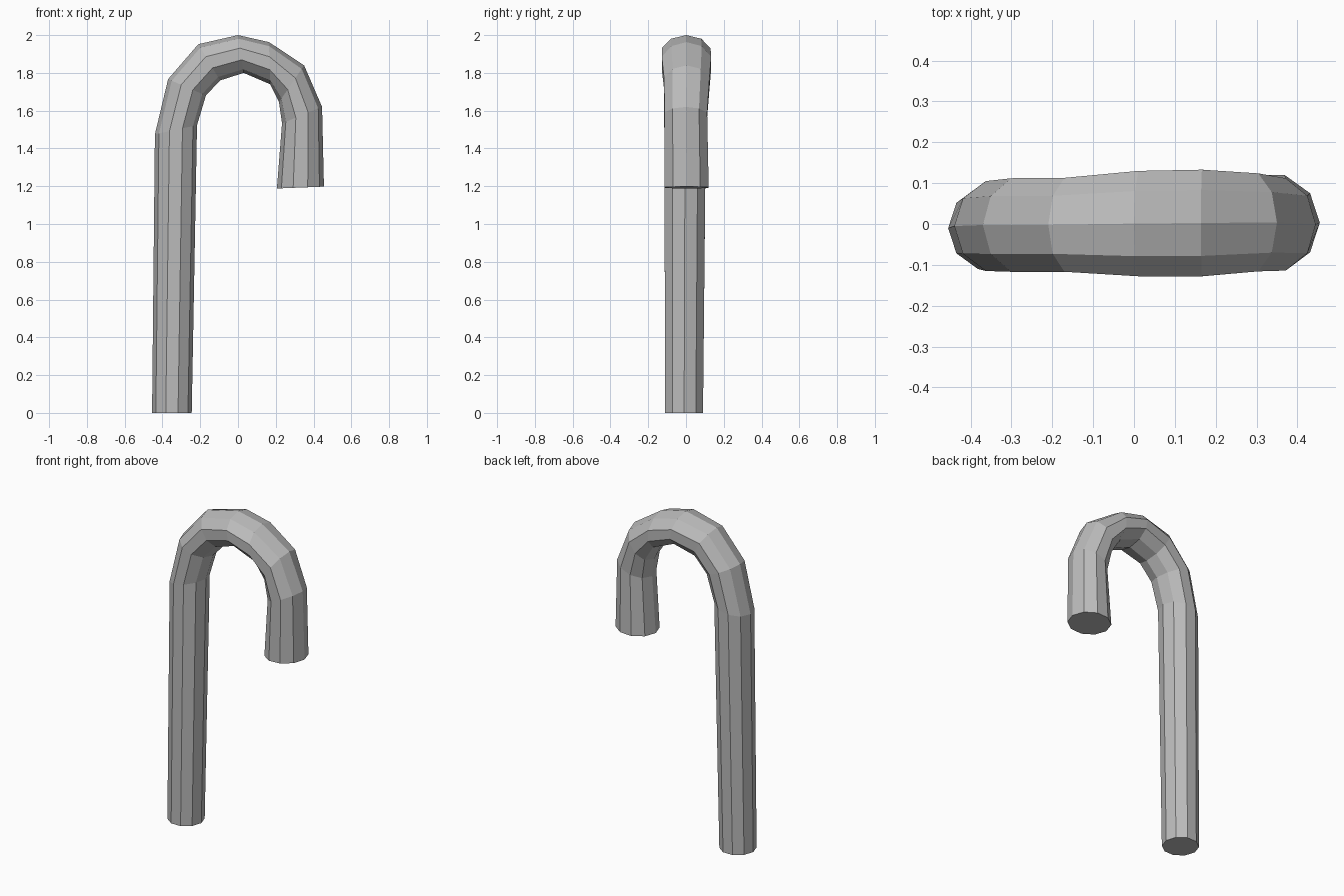
import bpy, bmesh
from math import cos, sin, tau
from mathutils import Vector

cube = bpy.data.objects.get("Cube")
if cube:
    bpy.data.objects.remove(cube, do_unlink=True)

SIDES = 10

# Rings along the bent tube: outer x, outer z, inner x, inner z, front y, back y
rings = [
    (-0.455, 0.00, -0.245, 0.00, -0.11, 0.09),
    (-0.44, 1.475, -0.217, 1.523, -0.115, 0.105),
    (-0.37, 1.767, -0.17, 1.68, -0.117, 0.112),
    (-0.21, 1.952, -0.095, 1.76, -0.117, 0.113),
    (0.00, 2.00, 0.03, 1.80, -0.128, 0.13),
    (0.164, 1.963, 0.17, 1.74, -0.128, 0.133),
    (0.35, 1.84, 0.217, 1.645, -0.116, 0.124),
    (0.445, 1.62, 0.233, 1.533, -0.114, 0.112),
    (0.455, 1.198, 0.206, 1.188, -0.114, 0.12),
]

# Plain grey material
grey = bpy.data.materials.new("grey")
grey.use_nodes = True
grey.diffuse_color = (0.5, 0.5, 0.5, 1)
grey.node_tree.nodes["Principled BSDF"].inputs["Base Color"].default_value = (0.5, 0.5, 0.5, 1)


def add_ring(bm, ox, oz, ix, iz, front, back):
    """Ten-sided ring with one corner on the outside of the bend."""
    mid_y = (front + back) / 2
    outer, inner = Vector((ox, mid_y, oz)), Vector((ix, mid_y, iz))
    centre, spoke = (outer + inner) / 2, (outer - inner) / 2
    side = Vector((0, (back - front) / 2 / sin(tau / 5), 0))
    angles = [tau * i / SIDES for i in range(SIDES)]
    return [bm.verts.new(centre + spoke * cos(a) + side * sin(a)) for a in angles]


# Hooked cane: skin the rings and cap both ends
bm = bmesh.new()
loops = [add_ring(bm, *r) for r in rings]
for low, high in zip(loops, loops[1:]):
    for i in range(SIDES):
        j = (i + 1) % SIDES
        bm.faces.new((low[i], low[j], high[j], high[i]))
bm.faces.new(loops[0])
bm.faces.new(loops[-1])
bmesh.ops.recalc_face_normals(bm, faces=bm.faces)

mesh = bpy.data.meshes.new("hooked_cane")
bm.to_mesh(mesh)
bm.free()
mesh.materials.append(grey)
cane = bpy.data.objects.new("hooked_cane", mesh)
bpy.context.collection.objects.link(cane)
